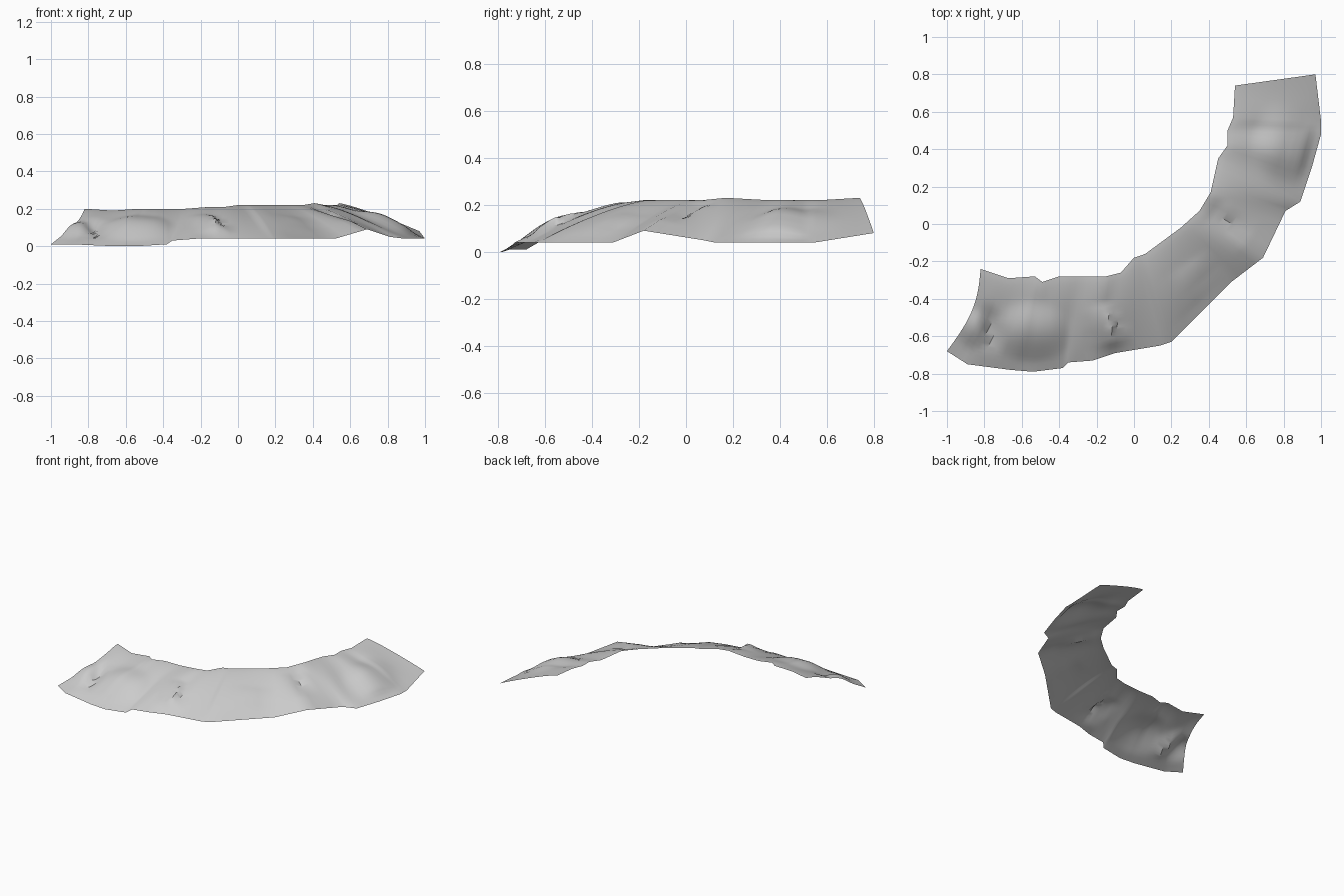
import bpy
import bmesh
import math
from mathutils import Vector

default_cube = bpy.data.objects.get("Cube")
if default_cube:
    bpy.data.objects.remove(default_cube, do_unlink=True)

# Paired points on the upper (inner) and lower (outer) rims of the bank
INNER_RIM = [
    (-.82, -.24, .2), (-.67, -.29, .19), (-.53, -.28, .2), (-.49, -.31, .2),
    (-.4, -.28, .2), (-.28, -.28, .2), (-.15, -.28, .21), (-.07, -.26, .21),
    (0, -.18, .22), (.06, -.16, .22), (.25, -.02, .22), (.35, .07, .22),
    (.41, .17, .23), (.45, .35, .22), (.5, .42, .22), (.5, .5, .22),
    (.53, .57, .22), (.54, .74, .23),
]
OUTER_RIM = [
    (-1, -.68, .01), (-.89, -.75, .01), (-.66, -.78, 0), (-.54, -.79, 0),
    (-.38, -.77, .01), (-.35, -.74, .03), (-.22, -.73, .04), (-.1, -.69, .04),
    (.14, -.65, .04), (.2, -.63, .04), (.52, -.31, .04), (.69, -.18, .09),
    (.81, .07, .05), (.89, .12, .04), (.95, .3, .04), (1, .48, .04),
    (1, .55, .04), (.97, .8, .08),
]
STEPS_ALONG = 4
STEPS_ACROSS = 24


def resample(points):
    """Evenly subdivide every segment of a rim."""
    result = []
    for a, b in zip(points, points[1:]):
        for i in range(STEPS_ALONG):
            result.append(Vector(a).lerp(Vector(b), i / STEPS_ALONG))
    result.append(Vector(points[-1]))
    return result


def mound(p, centre, radius_x, radius_y, height):
    """Rounded swelling that fades to nothing at its radius."""
    d = math.hypot((p.x - centre[0]) / radius_x, (p.y - centre[1]) / radius_y)
    return height * (1 - d * d) ** 2 if d < 1 else 0


def crease(p, start, end, width, height):
    """One-sided fold: gentle on the left of the line, abrupt on the right."""
    a, b = Vector(start), Vector(end)
    axis = b - a
    offset = p.xy - a
    along = offset.dot(axis) / axis.length_squared
    side = axis.cross(offset) / axis.length
    if not 0 < along < 1 or side < -width / 4 or side > width:
        return 0
    fall = 1 - side / width if side > 0 else 1 + side * 4 / width
    return height * fall * math.sin(math.pi * along)


def relief(p):
    """Local height added to the plain slope."""
    return (
        mound(p, (-.55, -.58), .23, .18, .035)
        + mound(p, (.79, .42), .18, .22, .035)
        + mound(p, (-.86, -.56), .1, .12, .025)
        - mound(p, (-.77, -.56), .06, .16, .03)
        + crease(p, (-.08, -.71), (-.15, -.42), .12, .04)
        + crease(p, (.38, -.42), (.3, -.2), .14, .025)
        + crease(p, (.62, -.08), (.36, .14), .12, -.025)
        + crease(p, (.87, .2), (.95, .55), .1, .015)
    )


# Sloping bank skinned between the two rims
bm = bmesh.new()
inner, outer = resample(INNER_RIM), resample(OUTER_RIM)
rows = []
for n, (top, foot) in enumerate(zip(inner, outer)):
    row = []
    end_fade = max(0, 1 - n / (2 * STEPS_ALONG))
    for j in range(STEPS_ACROSS + 1):
        t = j / STEPS_ACROSS
        p = top.lerp(foot, t)
        p.z = top.z + (foot.z - top.z) * t ** 1.3
        arch = math.sin(math.pi * t)
        p.x += .045 * end_fade * arch
        p.z += relief(p) * min(1, 2 * arch)
        # Shallow gullies running down the slope
        p.z += .005 * arch * math.sin(n * .9 + t)
        row.append(bm.verts.new(p))
    rows.append(row)

for a, b in zip(rows, rows[1:]):
    for j in range(STEPS_ACROSS):
        bm.faces.new((a[j], a[j + 1], b[j + 1], b[j]))
bmesh.ops.recalc_face_normals(bm, faces=bm.faces)
bm.normal_update()
if sum(f.normal.z for f in bm.faces) < 0:
    bmesh.ops.reverse_faces(bm, faces=bm.faces)

mesh = bpy.data.meshes.new("sloping_bank")
bm.to_mesh(mesh)
bm.free()
bank = bpy.data.objects.new("sloping_bank", mesh)
bpy.context.collection.objects.link(bank)

# Plain grey rock
rock = bpy.data.materials.new("grey_rock")
rock.use_nodes = True
colour = (.6, .6, .6, 1)
rock.diffuse_color = colour
rock.node_tree.nodes["Principled BSDF"].inputs["Base Color"].default_value = colour
mesh.materials.append(rock)

bpy.ops.object.select_all(action="DESELECT")
bank.select_set(True)
bpy.context.view_layer.objects.active = bank
bpy.ops.object.shade_smooth_by_angle(angle=math.radians(35))
